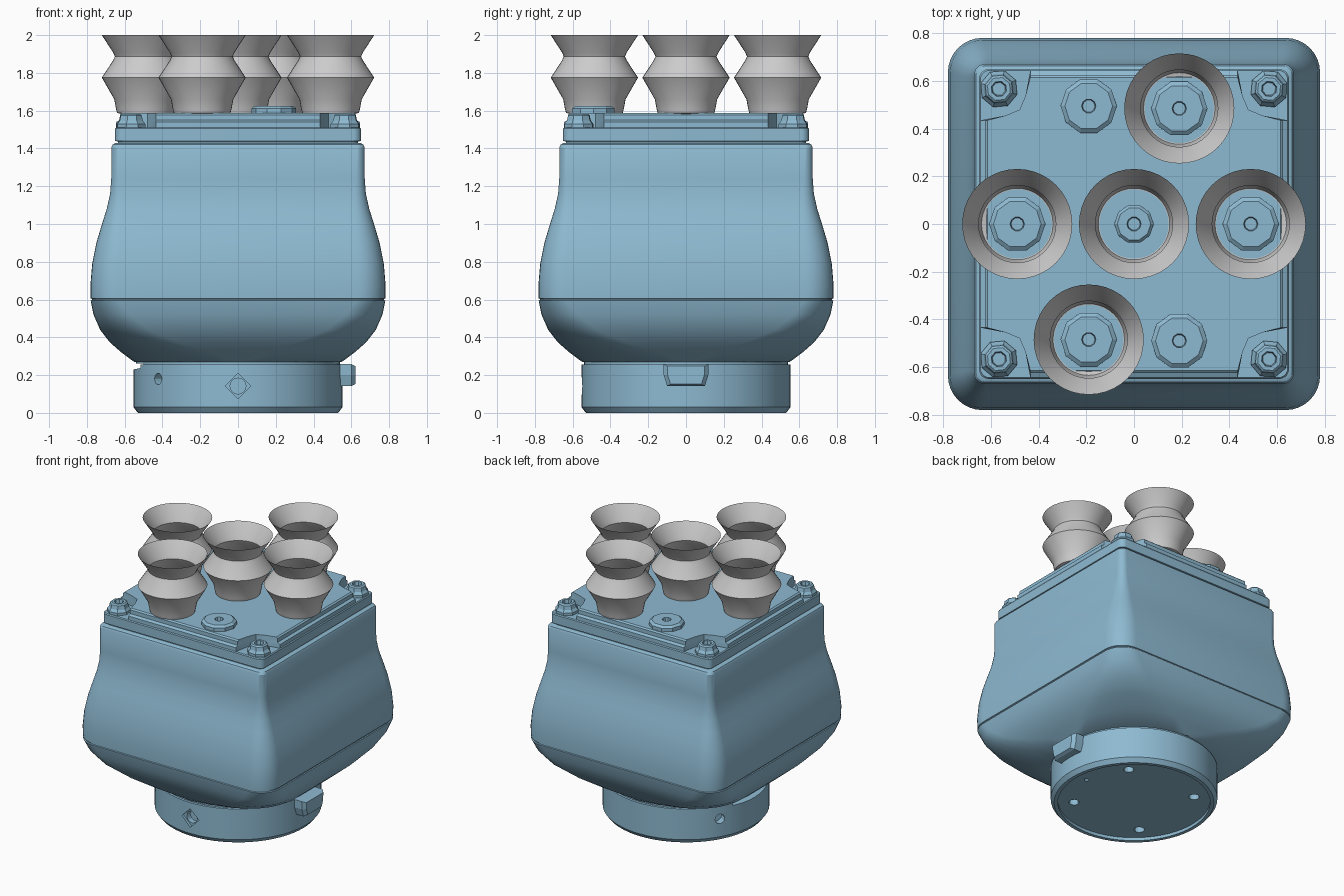
import bpy, bmesh, math
from math import sin, cos, pi, radians
from mathutils import Vector, Matrix

if "Cube" in bpy.data.objects:
    bpy.data.objects.remove(bpy.data.objects["Cube"])

blue = bpy.data.materials.new("blue_paint")
blue.diffuse_color = (0.27, 0.49, 0.64, 1)
blue.use_nodes = True
blue.node_tree.nodes["Principled BSDF"].inputs["Base Color"].default_value = blue.diffuse_color


def finish(obj, angle=30):
    bpy.ops.object.select_all(action='DESELECT')
    obj.select_set(True)
    bpy.context.view_layer.objects.active = obj
    bpy.ops.object.shade_smooth_by_angle(angle=radians(angle))


def loft(name, rings, mat=blue, cap=True, flat=False):
    """Skin a list of equal-length closed rings into one mesh."""
    bm = bmesh.new()
    vs = [[bm.verts.new(p) for p in r] for r in rings]
    n = len(rings[0])
    for a, b in zip(vs, vs[1:]):
        for i in range(n):
            j = (i + 1) % n
            bm.faces.new((a[i], a[j], b[j], b[i]))
    if cap:
        bm.faces.new(vs[0][::-1])
        bm.faces.new(vs[-1])
    bmesh.ops.recalc_face_normals(bm, faces=bm.faces)
    me = bpy.data.meshes.new(name)
    bm.to_mesh(me)
    bm.free()
    obj = bpy.data.objects.new(name, me)
    bpy.context.collection.objects.link(obj)
    if mat:
        me.materials.append(mat)
    if not flat:
        finish(obj)
    return obj


def lathe(name, profile, x=0, y=0, n=32, turn=0, **kw):
    rings = [[(x + r * cos(turn + 2 * pi * i / n), y + r * sin(turn + 2 * pi * i / n), z)
              for i in range(n)] for r, z in profile]
    return loft(name, rings, **kw)


def round_square(h, r, z, k=8):
    pts = []
    for q in range(4):
        sx, sy = [(1, 1), (-1, 1), (-1, -1), (1, -1)][q]
        for i in range(k + 1):
            a = (q + i / k) * pi / 2
            pts.append((sx * (h - r) + r * cos(a), sy * (h - r) + r * sin(a), z))
    return pts


def cut(obj, cutter):
    mod = obj.modifiers.new("cut", 'BOOLEAN')
    mod.operation = 'DIFFERENCE'
    mod.solver = 'EXACT'
    mod.object = cutter
    bpy.ops.object.select_all(action='DESELECT')
    obj.select_set(True)
    bpy.context.view_layer.objects.active = obj
    bpy.ops.object.modifier_apply(modifier=mod.name)
    bpy.data.objects.remove(cutter)


# main body: round at the foot, square with soft corners above (half width, corner radius, height)
body = [(.55, .545, .27), (.62, .47, .322), (.68, .36, .375), (.73, .26, .44), (.765, .19, .52),
        (.78, .15, .594), (.774, .15, .597), (.774, .15, .603), (.78, .15, .606), (.781, .145, .68),
        (.772, .14, .79), (.75, .125, .9), (.72, .10, 1.0), (.695, .08, 1.08), (.677, .06, 1.16),
        (.671, .05, 1.24), (.671, .045, 1.405), (.664, .045, 1.42), (.65, .04, 1.428)]
loft("housing_body", [round_square(*b) for b in body])

# mounting flange with recessed underside
flange = lathe("mounting_flange", [(.12, .022), (.505, .022), (.505, 0), (.53, 0), (.553, .03),
                                   (.553, .255), (.54, .257), (.54, .28), (.12, .28)], n=64)
for a in (45, 135, 225, 315):
    cut(flange, lathe("screw_hole", [(.035, -.05), (.035, .1)],
                      .4 * cos(radians(a)), .4 * sin(radians(a)), n=12))
cut(flange, lathe("pin_hole", [(.016, -.05), (.016, .06)], .41, 0, n=8))


def side_hole(angle, z, r, depth, n):
    """Radial hole in the flange wall."""
    h = lathe("side_hole", [(r, .553 - depth), (r, .65)], n=n, flat=True)
    h.data.transform(Matrix.Translation((0, 0, z)) @ Matrix.Rotation(radians(angle), 4, 'Z')
                     @ Matrix.Rotation(pi / 2, 4, 'Y'))
    cut(flange, h)


side_hole(270, .142, .068, .02, 4)
side_hole(270, .142, .042, .06, 16)
side_hole(220, .18, .03, .05, 12)
side_hole(149, .16, .035, .05, 12)

# sloping notch on the left of the flange rim
cut(flange, loft("rim_notch", [[(-.7, y, .2), (-.42, y, .257), (-.42, y, .262), (-.7, y, .262)]
                               for y in (-.2, .2)], flat=True))
finish(flange)

# locating tab on the right
tab = [(-.12, .258), (.12, .258), (.118, .2), (.10, .142), (-.10, .142), (-.118, .2)]
loft("locating_tab", [[(x, y * s, .2 + (z - .2) * s) for y, z in tab]
                      for x, s in ((.5, 1), (.6, 1), (.622, .82))], flat=True)

# cover plate: lower slab
loft("cover_slab", [round_square(h, .04, z) for h, z in
                    ((.635, 1.42), (.635, 1.436), (.65, 1.44), (.65, 1.505), (.645, 1.512))])


def notched(h, z):
    """Square outline with a chamfered notch in each corner."""
    corner = [(h, .435), (.54, .455), (.48, .48), (.455, .54), (.435, h)]
    pts = []
    for q in range(4):
        m = Matrix.Rotation(q * pi / 2, 3, 'Z')
        pts += [tuple(m @ Vector((x, y, z))) for x, y in corner]
    return pts


# raised panel on the cover
loft("cover_panel", [notched(h, z) for h, z in
                     ((.645, 1.505), (.645, 1.54), (.625, 1.55), (.625, 1.578), (.615, 1.587))])

# corner bolts with socket heads
for sx in (-1, 1):
    for sy in (-1, 1):
        lathe("corner_bolt", [(.08, 1.505), (.08, 1.53), (.066, 1.548), (.06, 1.575), (.05, 1.583),
                              (.033, 1.583), (.028, 1.55)], sx * .567, sy * .567, n=8,
              turn=.3 * sx, flat=True)

# vacuum ports in the cover
cups = [(-.49, 0), (0, 0), (.49, 0), (.19, .485), (-.19, -.485)]
for x, y in cups + [(-.19, .495), (.19, -.49)]:
    s = .7 if x == 0 else 1
    lathe("vacuum_port", [(.118 * s, 1.58), (.118 * s, 1.612), (.10 * s, 1.626),
                          (.03, 1.626), (.026, 1.595)], x, y, n=10, flat=True)

# open bellows suction cups
for x, y in cups:
    lathe("suction_cup", [(.12, 1.581), (.15, 1.588), (.156, 1.61), (.165, 1.66), (.231, 1.775),
                          (.172, 1.865), (.162, 1.887), (.172, 1.909), (.231, 2.0)],
          x, y, n=40, mat=None, cap=False)
